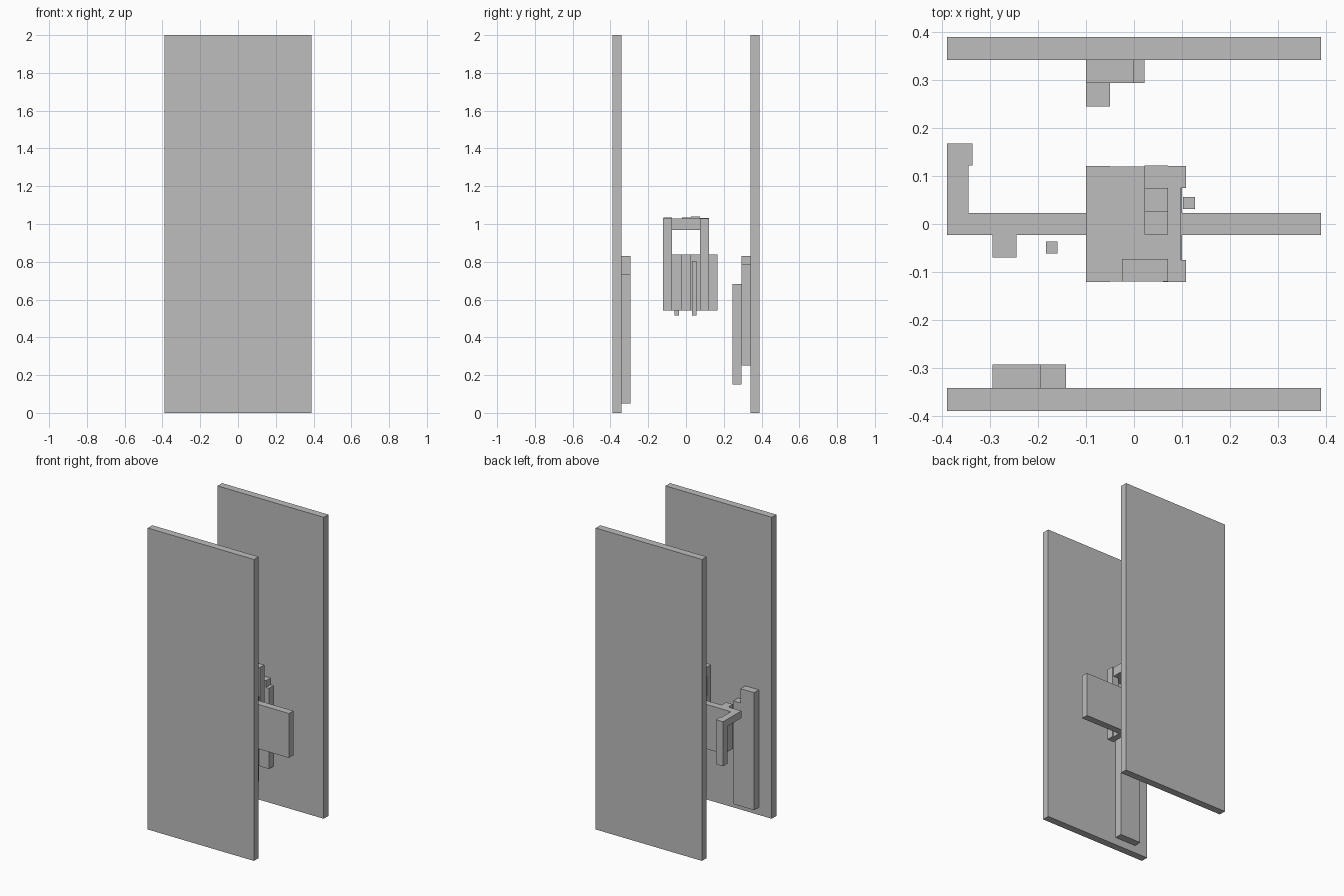
import bpy
from mathutils import Vector

cube = bpy.data.objects.get("Cube")
if cube:
    bpy.data.objects.remove(cube, do_unlink=True)

gray = bpy.data.materials.new("plain gray")
gray.use_nodes = True
color = (0.51, 0.51, 0.51, 1)
gray.diffuse_color = color
gray.node_tree.nodes["Principled BSDF"].inputs["Base Color"].default_value = color


def box(name, xs, ys, zs):
    """Axis-aligned block given by its extents."""
    low, high = map(Vector, zip(xs, ys, zs))
    bpy.ops.mesh.primitive_cube_add(size=1, location=(low + high) / 2)
    obj = bpy.context.object
    obj.name = name
    for v in obj.data.vertices:
        v.co *= high - low
    obj.data.materials.append(gray)
    return obj


# Tall outer panels
for name, ys in (("front_panel", (-.39, -.342)), ("back_panel", (.342, .39))):
    box(name, (-.39, .39), ys, (0, 2))

# Strips on the inner face of the front panel
box("front_strip_tall", (-.295, -.195), (-.342, -.293), (.05, .83))
box("front_strip_short", (-.195, -.142), (-.342, -.293), (.05, .735))

# Strips on the inner face of the back panel
box("back_strip_tall", (-.1, 0), (.294, .342), (.25, .83))
box("back_strip_short", (0, .022), (.294, .342), (.25, .785))
box("back_strip_inner", (-.1, -.05), (.245, .294), (.15, .683))

# Middle rail and its hooked arm
LOW, HIGH = .543, .838
rail = (-.023, .023)
box("rail_left", (.1, .39), rail, (LOW, HIGH))
box("rail_right", (-.245, -.1), rail, (LOW, HIGH))
box("rail_bracket", (-.295, -.245), (-.07, .023), (LOW, HIGH))
box("arm_link", (-.345, -.295), rail, (.79, HIGH))
box("arm_beam", (-.39, -.345), (-.023, .122), (.79, HIGH))
box("arm_leg", (-.39, -.337), (.122, .168), (LOW, HIGH))

# Central frame: corner posts, low side walls and top
for side, ys in (("front", (-.121, -.075)), ("back", (.075, .121))):
    box(side + "_post_left", (.06, .108), ys, (LOW, 1.03))
    box(side + "_post_right", (-.1, -.05), ys, (LOW, 1.03))
for side, xs in (("left", (.06, .1)), ("right", (-.1, -.06))):
    box("side_wall_" + side, xs, (-.075, .075), (LOW, HIGH))
box("frame_top", (-.1, .098), (-.12, .12), (.967, 1.028))

# Thin slabs on the frame top
box("front_slab", (-.025, .071), (-.12, -.073), (1.028, 1.035))
for i, top in enumerate((1.035, 1.04, 1.033)):
    y = -.022 + i * .048
    box(f"back_slab_{i + 1}", (.022, .071), (y, y + .048), (1.028, top))

# Slim upright rods beside the frame
box("rod_left", (.102, .127), (.031, .056), (.516, .805))
box("rod_right", (-.184, -.16), (-.062, -.037), (.516, .805))
